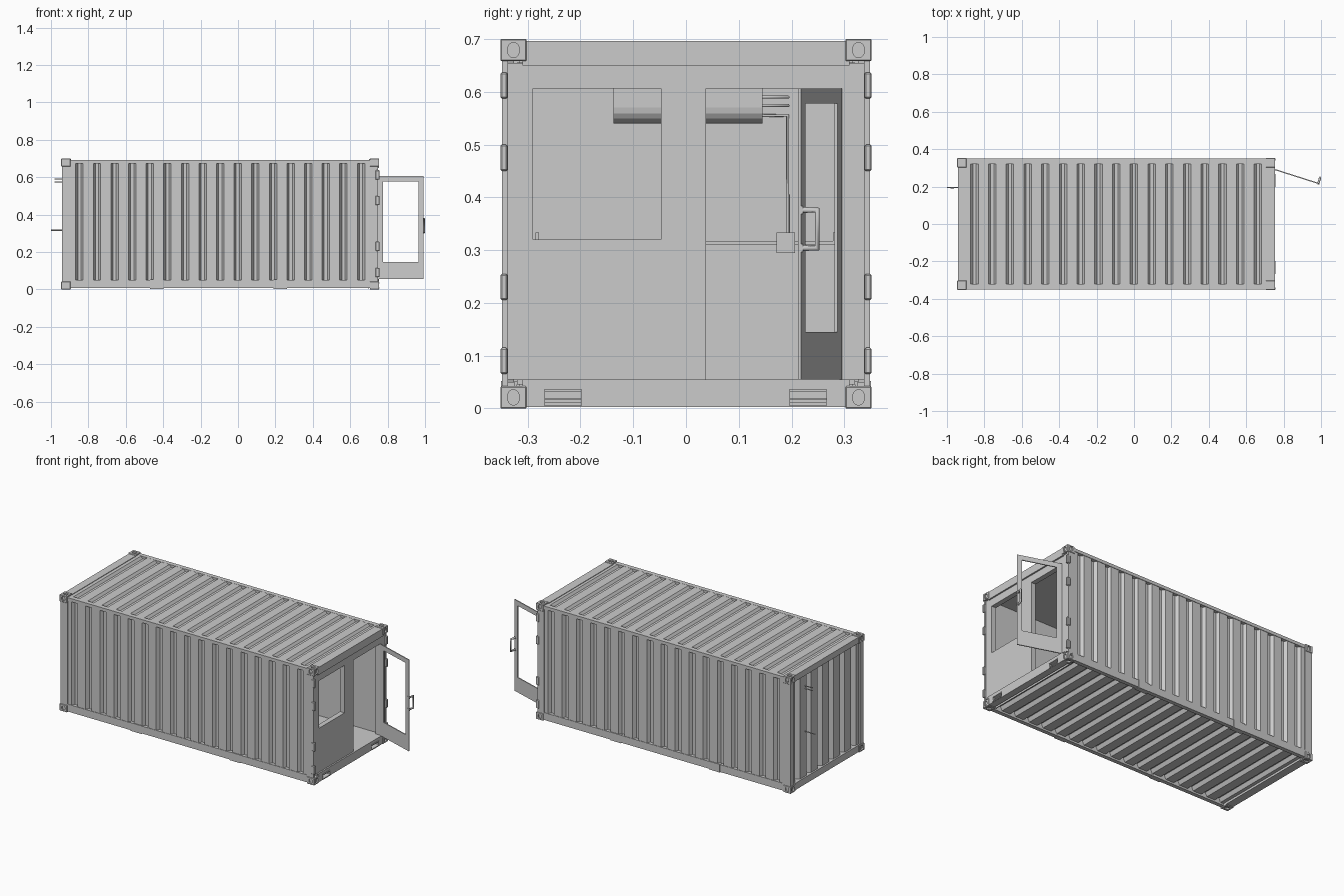
import bpy, bmesh, math
from mathutils import Vector, Matrix

if "Cube" in bpy.data.objects:
    bpy.data.objects.remove(bpy.data.objects["Cube"])

XA, XB, H = -0.945, 0.755, 0.70
XC = (XA + XB) / 2


def mesh_obj(name, verts, faces):
    me = bpy.data.meshes.new(name)
    me.from_pydata(verts, [], faces)
    bm = bmesh.new()
    bm.from_mesh(me)
    bmesh.ops.recalc_face_normals(bm, faces=bm.faces[:])
    bm.to_mesh(me)
    bm.free()
    ob = bpy.data.objects.new(name, me)
    bpy.context.collection.objects.link(ob)
    return ob


def box(name, x, y, z, bevel=0):
    v = [(a, b, c) for a in x for b in y for c in z]
    f = [(0, 1, 3, 2), (4, 6, 7, 5), (0, 4, 5, 1), (2, 3, 7, 6), (0, 2, 6, 4), (1, 5, 7, 3)]
    ob = mesh_obj(name, v, f)
    if bevel:
        m = ob.modifiers.new("bevel", 'BEVEL')
        m.width, m.segments = bevel, 1
    return ob


def solidify(ob, t):
    m = ob.modifiers.new("thick", 'SOLIDIFY')
    m.thickness, m.offset = t, 0
    return ob


def corrugated(name, u0, u1, v0, v1, n, depth, place):
    # trapezoid sheet: place(u, v, d) maps to 3D, d = inward depth
    p = (u1 - u0) / n
    prof = [(u0, 0)]
    for i in range(n):
        s = u0 + i * p
        prof += [(s + p * .28, 0), (s + p * .40, depth), (s + p * .60, depth), (s + p * .72, 0)]
    prof.append((u1, 0))
    v = [place(u, w, d) for u, d in prof for w in (v0, v1)]
    f = [(2 * i, 2 * i + 1, 2 * i + 3, 2 * i + 2) for i in range(len(prof) - 1)]
    return solidify(mesh_obj(name, v, f), 0.003)


def holed_panel(name, us, vs, holes, t, place):
    # flat panel on a coarse grid, with some cells left open
    nv = len(vs)
    v = [place(a, b) for a in us for b in vs]
    f = [(i * nv + j, (i + 1) * nv + j, (i + 1) * nv + j + 1, i * nv + j + 1)
         for i in range(len(us) - 1) for j in range(nv - 1) if (i, j) not in holes]
    return solidify(mesh_obj(name, v, f), t)


def pipe(name, pts, r):
    cu = bpy.data.curves.new(name, 'CURVE')
    cu.dimensions = '3D'
    cu.bevel_depth, cu.bevel_resolution, cu.use_fill_caps = r, 2, True
    sp = cu.splines.new('POLY')
    sp.points.add(len(pts) - 1)
    for q, c in zip(sp.points, pts):
        q.co = (*c, 1)
    ob = bpy.data.objects.new(name, cu)
    bpy.context.collection.objects.link(ob)
    return ob


# corner castings: one block with oval recesses, mirrored to all eight corners
hx, hy, hz = 0.85, 0.352, 0.35
cast = box("corner_castings", (hx - .05, hx), (hy - .05, hy), (hz - .042, hz), 0.002)
cast.location = (XC, 0, hz)
v, f = [], []
c = Vector((hx - .025, hy - .025, hz - .021))
for ax, half in ((0, .025), (1, .025), (2, .021)):
    base, N = len(v), 16
    for d in (half - .008, half + .01):
        for k in range(N):
            a = 2 * math.pi * (k + .5) / N
            s = math.cos(a) * .0105
            l = math.sin(a) * .0105 + math.copysign(.004, math.sin(a))
            o = [(d, s, l), (s, d, l), (l, s, d)][ax]
            v.append(tuple(c + Vector(o)))
    f += [tuple(range(base, base + N)), tuple(range(base + N, base + 2 * N))]
    f += [(base + k, base + (k + 1) % N, base + N + (k + 1) % N, base + N + k) for k in range(N)]
cut = mesh_obj("casting_cutter", v, f)
cut.location = cast.location
cut.hide_render = True
cut.hide_set(True)
m = cast.modifiers.new("recess", 'BOOLEAN')
m.operation, m.object, m.solver = 'DIFFERENCE', cut, 'EXACT'
m = cast.modifiers.new("mirror", 'MIRROR')
m.use_axis = (True, True, True)

# long sides: corrugated sheets, rails, posts, pockets, lugs
for s, side in ((-1, "front"), (1, "back")):
    def Y(a, b):
        return tuple(sorted((s * a, s * b)))
    corrugated(side + "_wall", -0.895, 0.705, 0.045, 0.68, 17, 0.018,
               lambda u, w, d: (u, s * (0.345 - d), w))
    box(side + "_top_rail", (-0.90, 0.71), Y(.322, .349), (.674, .693))
    box(side + "_bottom_rail", (-0.90, 0.71), Y(.325, .349), (.006, .05))
    box(side + "_rear_post", (-0.941, -0.893), Y(.315, .349), (.03, .67))
    box(side + "_door_post", (0.703, 0.748), Y(.337, .349), (.03, .67))
    for x in (-0.435, 0.225):
        box(side + "_fork_pocket", (x - .036, x + .036), Y(.32, .351), (.003, .052))
    for z in (.09, .23, .475, .612):
        box(side + "_post_lug", (.735, .757), Y(.338, .352), (z - .025, z + .025), 0.003)

# roof, underside and rear end sheets
corrugated("roof_sheet", -0.90, 0.71, -0.33, 0.33, 17, 0.014, lambda u, w, d: (u, w, .691 - d))
corrugated("underside_sheet", -0.90, 0.71, -0.33, 0.33, 17, 0.022, lambda u, w, d: (u, w, .018 + d))
corrugated("rear_wall", -0.32, 0.32, 0.04, 0.67, 6, 0.024, lambda u, w, d: (-0.93 + d, u, w))

# end beams
box("rear_top_beam", (-0.941, -0.893), (-.31, .31), (.66, .696))
box("rear_bottom_beam", (-0.941, -0.893), (-.31, .31), (.004, .045))
box("door_end_top_beam", (0.70, 0.753), (-.31, .31), (.65, .696))
holed_panel("door_end_bottom_beam", (-.31, -.267, -.199, .197, .266, .31), (.003, .007, .036, .055),
            {(1, 1), (3, 1)}, .04, lambda a, b: (.733, a, b))
box("pocket_back_plate", (.695, .70), (-.31, .31), (.004, .05))
for y in (-.233, .2315):
    for z in (.008, .034):
        box("pocket_lip", (.73, .757), (y - .035, y + .035), (z - .003, z + .003))

# door end wall with window and doorway openings
holed_panel("door_end_wall", (-.337, -.29, -.047, .038, .293, .337), (.055, .32, .606, .655),
            {(1, 1), (3, 0), (3, 1)}, .03, lambda a, b: (.729, a, b))

# interior lining
box("inner_floor", (-.90, .75), (-.32, .32), (.045, .055))
box("inner_ceiling", (-.90, .72), (-.32, .32), (.65, .656))
box("inner_rear_wall", (-.90, -.89), (-.32, .32), (.05, .655))
for s in (-1, 1):
    box("inner_side_wall", (-.90, .72), sorted((s * .31, s * .32)), (.05, .655))

# open door with window hole, swung about its hinge
dr = Vector((.245, -.078, 0)).normalized()
nr = Vector((-dr.y, dr.x, 0))
hinge = Vector((.747, .293, 0))


def on_door(u, z, d=0):
    return tuple(hinge + dr * u + nr * d + Vector((0, 0, z)))


holed_panel("open_door", (0, .03, .229, .257), (.055, .145, .578, .606), {(1, 1)}, .006, on_door)

# door handle
pipe("door_handle", [on_door(.25, .304), on_door(.25, .304, .033), on_door(.25, .376, .033),
                     on_door(.25, .376)], .006)
for z in (.304, .376):
    box("handle_foot", (.981, .993), (.212, .222), (z - .008, z + .008))

# wall-mounted cooling unit with rounded lower front edge
prof = [(-.89, .54), (-.835, .54)]
prof += [(-.835 + .03 * math.sin(a), .57 - .03 * math.cos(a)) for a in (.4, .8, 1.2, 1.57)]
prof += [(-.805, .625), (-.89, .625)]
n = len(prof)
v = [(x, y, z) for y in (-.137, .145) for x, z in prof]
f = [tuple(range(n)), tuple(range(n, 2 * n))] + \
    [(k, (k + 1) % n, n + (k + 1) % n, n + k) for k in range(n)]
mesh_obj("cooling_unit", v, f)

# refrigerant pipes, drop cable, junction box and wall trunking
for z in (.59, .574):
    pipe("coolant_pipe", [(-.87, .14, z), (-.87, .194, z), (-.98, .194, z)], .003)
pipe("drop_cable", [(-.88, .14, .555), (-.88, .193, .555), (-.88, .193, .325)], .003)
box("junction_box", (-.89, -.865), (.172, .207), (.295, .333))
pipe("outlet_cable", [(-.88, .195, .316), (-1.0, .195, .316)], .003)
box("rear_trunking", (-.89, -.882), (-.282, .282), (.311, .317))
for y in (-.282, .282):
    box("trunking_end", (-.89, -.88), (y - .003, y + .003), (.311, .333))
